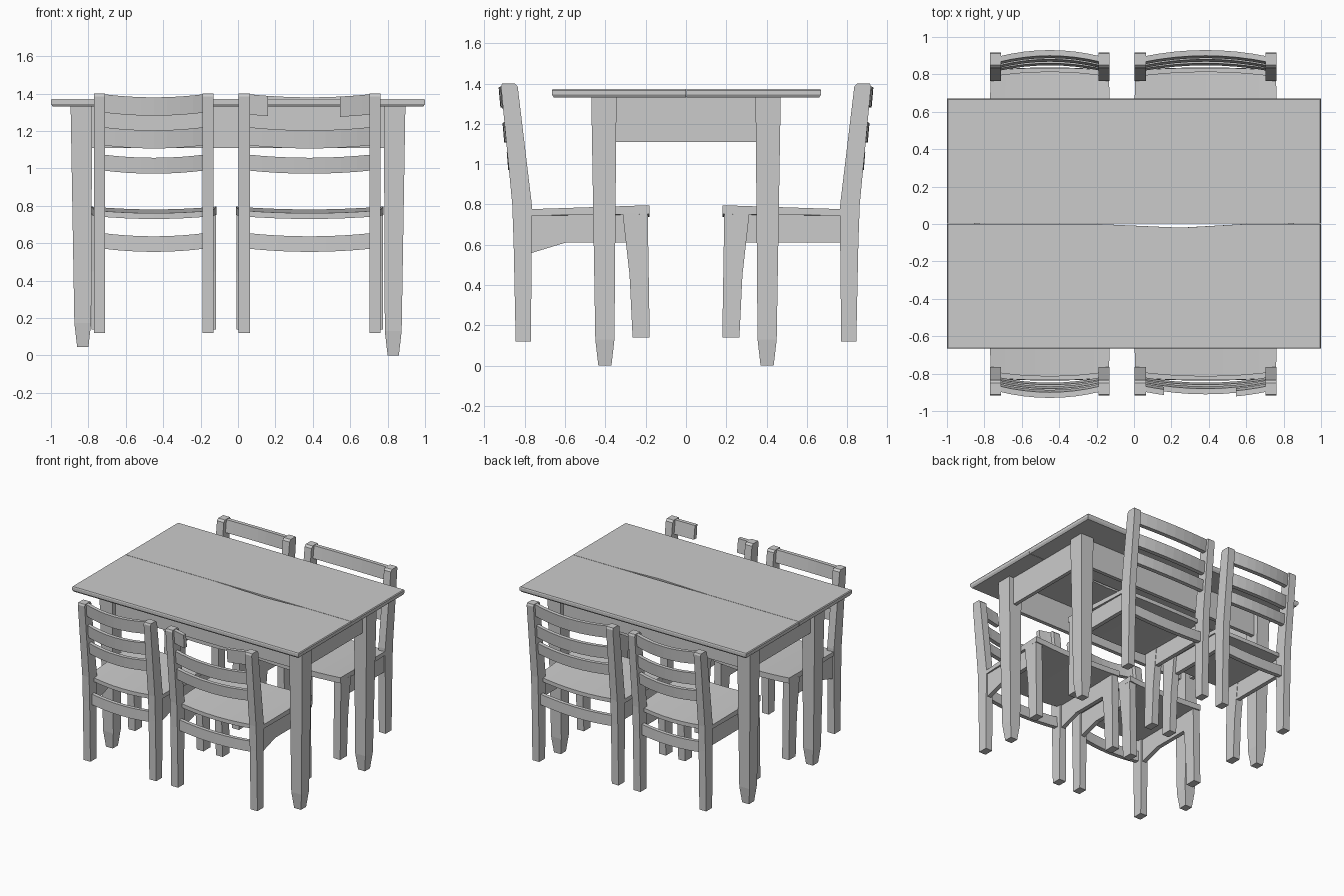
import bpy, bmesh

if "Cube" in bpy.data.objects:
    bpy.data.objects.remove(bpy.data.objects["Cube"])


def loft(name, rings):
    """Skin a list of equal-length point rings and cap both ends."""
    bm = bmesh.new()
    vs = [[bm.verts.new(p) for p in r] for r in rings]
    n = len(rings[0])
    for a, b in zip(vs, vs[1:]):
        for i in range(n):
            j = (i + 1) % n
            bm.faces.new((a[i], a[j], b[j], b[i]))
    bm.faces.new(vs[0][::-1])
    bm.faces.new(vs[-1])
    bmesh.ops.recalc_face_normals(bm, faces=bm.faces)
    me = bpy.data.meshes.new(name)
    bm.to_mesh(me)
    bm.free()
    ob = bpy.data.objects.new(name, me)
    bpy.context.collection.objects.link(ob)
    return ob


def post(name, sections):
    """Upright with rectangular sections (x0, x1, y0, y1, z)."""
    return loft(name, [[(x0, y0, z), (x1, y0, z), (x1, y1, z), (x0, y1, z)]
                       for x0, x1, y0, y1, z in sections])


def box(name, x0, x1, y0, y1, z0, z1):
    return post(name, [(x0, x1, y0, y1, z0), (x0, x1, y0, y1, z1)])


# ---------- table ----------
# two leaves meeting at a centre seam that gapes slightly
seam = [(1, 0), (0.6, 0), (0.25, -0.02), (-0.2, 0), (-1, 0)]
front = [(-1, -0.665), (1, -0.665)] + seam
rear = [(1, 0.67), (-1, 0.67)] + [(x, 0.003) for x in (-1, -0.2, 0.25, 0.6, 1)]
for name, outline in (("front_table_leaf", front), ("rear_table_leaf", rear)):
    loft(name, [[(x * 0.99, y * 0.985, 1.33) for x, y in outline],
                [(x, y, 1.345) for x, y in outline],
                [(x, y, 1.365) for x, y in outline],
                [(x * 0.995, y * 0.995, 1.372) for x, y in outline]])

# tapered legs with a narrowed foot; left legs are a little shorter
for sx, foot in ((-1, 0.045), (1, 0.0)):
    for sy in (-1, 1):
        post("table_leg", [(sx * a, sx * b, sy * c, sy * d, z) for a, b, c, d, z in (
            (0.80, 0.86, 0.37, 0.435, foot),
            (0.785, 0.875, 0.355, 0.45, foot + 0.13),
            (0.78, 0.895, 0.345, 0.47, 1.335))])

# apron frame
for s in (-1, 1):
    box("long_apron", -0.80, 0.80, s * 0.40, s * 0.43, 1.11, 1.335)
    box("end_apron", s * 0.825, s * 0.855, -0.37, 0.37, 1.11, 1.335)


# ---------- chairs ----------
def post_y(z):
    return 0.81 if z < 0.76 else 0.81 + 0.07 * (z - 0.76) / 0.64


def rail(name, x0, x1, sy, z0, z1, bulge, span=(0.0, 1.0), steps=8):
    """Back rail bowed outwards and dipping in the middle."""
    rings = []
    for i in range(steps + 1):
        t = span[0] + (span[1] - span[0]) * i / steps
        bow = 4 * t * (1 - t)
        x = x0 + (x1 - x0) * t
        dz = -0.018 * bow
        yb, yt = post_y(z0) + bulge * bow, post_y(z1) + bulge * bow
        rings.append([(x, sy * (yb - 0.017), z0 + dz), (x, sy * (yb + 0.017), z0 + dz),
                      (x, sy * (yt + 0.015), z1 + dz), (x, sy * (yt - 0.015), z1 + dz)])
    return loft(name, rings)


def chair(x0, x1, sy, broken=False):
    w = 0.06
    cx, half = (x0 + x1) / 2, (x1 - x0) / 2
    for s in (-1, 1):
        o, i = cx + s * half, cx + s * (half - w)
        # raked back post
        post("back_post", [(o, i, sy * a, sy * b, z) for a, b, z in (
            (0.77, 0.845, 0.12), (0.765, 0.855, 0.60), (0.765, 0.862, 0.80),
            (0.835, 0.918, 1.385), (0.85, 0.912, 1.40))])
        # front leg, wider towards the seat
        e = s * 0.012
        post("front_leg", [(o + e, i + e, sy * a, sy * b, z) for a, b, z in (
            (0.18, 0.265, 0.14), (0.185, 0.28, 0.45), (0.19, 0.315, 0.76))])
        # side apron under the seat
        low = 0.555 if sy < 0 else 0.61
        side = [(0.25, 0.61), (0.60, 0.61), (0.78, low), (0.78, 0.765), (0.25, 0.765)]
        loft("side_apron", [[(x, sy * y, z) for y, z in side]
                            for x in (o - s * 0.012, o - s * 0.045)])

    # dished seat, slightly wider at the front
    rings = []
    for k in range(9):
        u = -1 + k / 4
        dip = -0.015 * (1 - u * u)
        xf, xb = cx + u * (half + 0.014), cx + u * (half - 0.004)
        bow = 0.025 * (1 - u * u)
        rings.append([(xf, sy * 0.18, 0.752 + dip), (xb, sy * (0.79 + bow), 0.745 + dip),
                      (xb, sy * (0.79 + bow), 0.776 + dip), (xf, sy * 0.18, 0.796 + dip)])
    loft("seat", rings)

    # back rails
    a, b = x0 + w * 0.7, x1 - w * 0.7
    rail("lower_rail", a, b, sy, 0.572, 0.655, 0.01)
    rail("lower_back_slat", a, b, sy, 0.99, 1.075, 0.03)
    rail("upper_back_slat", a, b, sy, 1.125, 1.222, 0.035)
    if broken:
        rail("top_rail_left_piece", a, b, sy, 1.29, 1.398, 0.035, (0.0, 0.17), 2)
        rail("top_rail_right_piece", a, b, sy, 1.29, 1.398, 0.035, (0.74, 1.0), 3)
    else:
        rail("top_rail", a, b, sy, 1.30, 1.398, 0.035)


for sy in (-1, 1):
    chair(-0.77, -0.13, sy)
    chair(0.003, 0.763, sy, broken=sy < 0)
